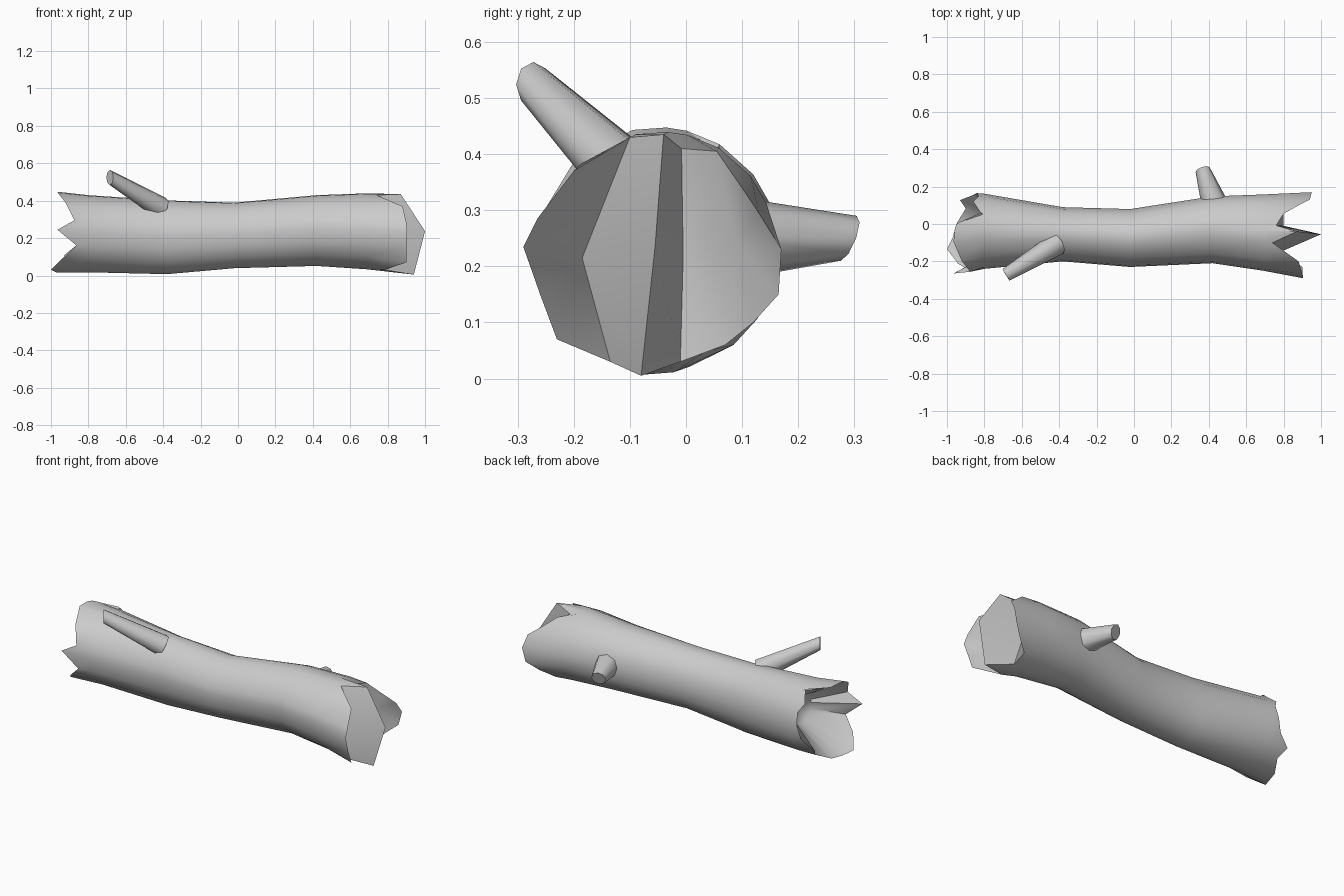
import bpy, bmesh, math
from mathutils import Vector

if "Cube" in bpy.data.objects:
    bpy.data.objects.remove(bpy.data.objects["Cube"])

wood = bpy.data.materials.new("grey_wood")
wood.use_nodes = True
colour = (0.6, 0.6, 0.6, 1)
wood.diffuse_color = colour
wood.node_tree.nodes["Principled BSDF"].inputs["Base Color"].default_value = colour


def finish(name, bm, angle):
    bmesh.ops.recalc_face_normals(bm, faces=bm.faces[:])
    mesh = bpy.data.meshes.new(name)
    bm.to_mesh(mesh)
    bm.free()
    obj = bpy.data.objects.new(name, mesh)
    bpy.context.collection.objects.link(obj)
    mesh.materials.append(wood)
    bpy.ops.object.select_all(action='DESELECT')
    obj.select_set(True)
    bpy.context.view_layer.objects.active = obj
    bpy.ops.object.shade_smooth_by_angle(angle=math.radians(angle))
    return obj


def bridge(bm, a, b):
    n = len(a)
    for i in range(n):
        j = (i + 1) % n
        bm.faces.new((a[i], a[j], b[j], b[i]))


# Splintered left end: rim points from the front, over the top, round the back and under
left_rim = [
    (.905, -.29, .235), (.90, -.265, .285), (.88, -.20, .37), (.74, -.10, .43),
    (.87, -.04, .435), (.76, -.008, .41), (.80, .055, .405), (.88, .10, .34),
    (.94, .13, .295), (.95, .17, .23), (.93, .165, .15), (.87, .12, .10),
    (.80, .07, .06), (.80, -.01, .03), (.94, -.08, .005), (.78, -.135, .03),
    (.90, -.23, .07), (.90, -.26, .15)]
angles = [math.atan2(z - .22, y + .055) for x, y, z in left_rim]

# Broken right end: how far each rim point reaches
right_reach = [.965, .875, .92, .965, .96, .95, .82, .86, .83, .84, .86, .93,
               .90, .95, .97, 1.0, .94, .864]

# Trunk sections: x, y range, z range
sections = [(-.8, -.24, .162, .016, .43), (-.38, -.2, .09, .006, .402),
            (-.02, -.23, .08, .038, .39), (.42, -.21, .148, .05, .43),
            (.69, -.25, .158, .032, .44)]


def ring(bm, y0, y1, z0, z1, xs, scale=1):
    verts = []
    for a, x in zip(angles, xs):
        verts.append(bm.verts.new((
            x, (y0 + y1) / 2 + math.cos(a) * scale * (y1 - y0) / 2,
            (z0 + z1) / 2 + math.sin(a) * scale * (z1 - z0) / 2)))
    return verts


bm = bmesh.new()
count = len(angles)
end = (-.265, .165, .014, .448)
floor = ring(bm, *end, [-.72] * count, .4)
rim = ring(bm, *end, [-r for r in right_reach])
rings = [floor, rim] + [ring(bm, *s[1:], [s[0]] * count) for s in sections]
tips = [bm.verts.new(p) for p in left_rim]
rings.append(tips)
for a, b in zip(rings, rings[1:]):
    bridge(bm, a, b)

# Bottom of the hollow
pit = bm.verts.new((-.68, -.05, .23))
for i in range(count):
    bm.faces.new((floor[i], floor[(i + 1) % count], pit))

# Folded splinters across the left end: two grooves with a ridge between
groove_a = bm.verts.new((.70, -.185, .215))
ridge = bm.verts.new((1.0, -.055, .237))
groove_b = bm.verts.new((.74, -.005, .22))
shelf = bm.verts.new((.82, .09, .24))


def fan(hub, ids):
    for i, j in zip(ids, ids[1:]):
        bm.faces.new((hub, tips[i], tips[j]))


fan(groove_a, [15, 16, 17, 0, 1, 2, 3])
for left, right, l_top, r_top, l_low, r_low in (
        (groove_a, ridge, 3, 4, 15, 14), (ridge, groove_b, 4, 5, 14, 13),
        (groove_b, shelf, 5, 6, 13, 12)):
    bm.faces.new((left, tips[l_top], tips[r_top], right))
    bm.faces.new((left, right, tips[r_low], tips[l_low]))
fan(shelf, list(range(6, 13)))
finish("log_trunk", bm, 40)


# Broken branch stubs
def branch(name, start, finish_at, r0, r1, lean):
    start, stop = Vector(start), Vector(finish_at)
    turn = (stop - start).to_track_quat('Z', 'Y')
    bm = bmesh.new()
    loops = []
    sides = 8
    for centre, r, slant in ((start, r0, 0), (stop, r1, lean)):
        loop = []
        for i in range(sides):
            a = math.tau * i / sides
            p = Vector((r * math.cos(a), r * math.sin(a), slant * math.sin(a)))
            loop.append(bm.verts.new(centre + turn @ p))
        loops.append(loop)
    bridge(bm, *loops)
    bm.faces.new(loops[0])
    bm.faces.new(loops[1])
    return finish(name, bm, 50)


branch("front_branch", (-.41, -.105, .36), (-.685, -.272, .524), .062, .036, .018)
branch("back_branch", (.44, .08, .25), (.367, .29, .25), .075, .04, .015)
